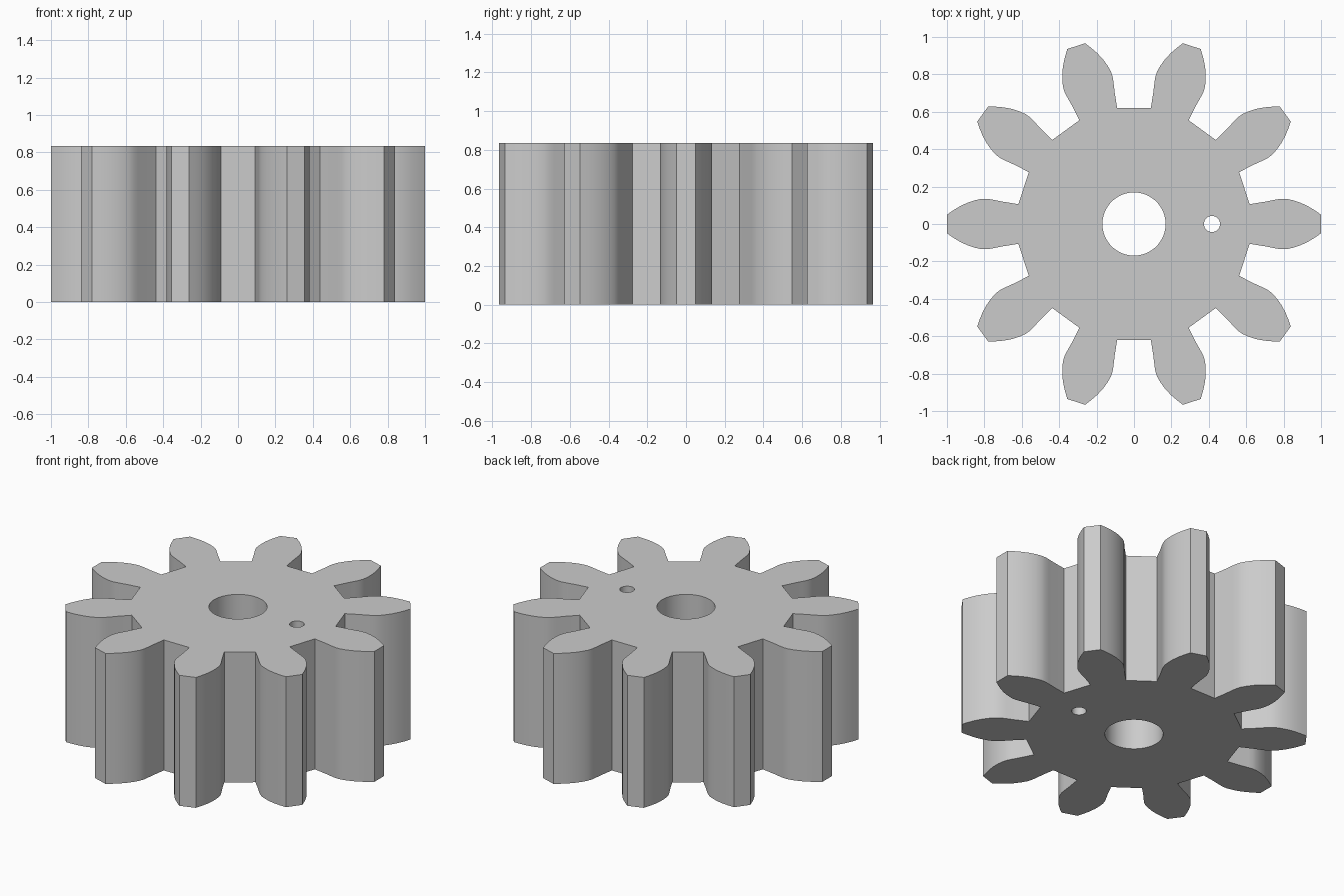
import bpy, bmesh, math
from mathutils import Vector

if "Cube" in bpy.data.objects:
    bpy.data.objects.remove(bpy.data.objects["Cube"])

TEETH = 10
HEIGHT = 0.835

# Half of one tooth flank: distance along the tooth axis, half width
flank = [(0.618, 0.106), (0.70, 0.119), (0.755, 0.130), (0.785, 0.135), (0.815, 0.1345),
         (0.85, 0.127), (0.89, 0.114), (0.93, 0.095), (0.965, 0.074), (1.0, 0.05)]


def gear_outline():
    tooth = [(x, -y) for x, y in flank] + [(x, y) for x, y in reversed(flank)]
    pts = []
    for i in range(TEETH):
        a = 2 * math.pi * i / TEETH
        c, s = math.cos(a), math.sin(a)
        pts += [(x * c - y * s, x * s + y * c) for x, y in tooth]
    return pts


def circle(cx, r, n):
    return [(cx + r * math.cos(2 * math.pi * i / n), r * math.sin(2 * math.pi * i / n))
            for i in range(n)]


def add_loop(bm, pts):
    vs = [bm.verts.new((x, y, 0)) for x, y in pts]
    return [bm.edges.new((vs[i], vs[(i + 1) % len(vs)])) for i in range(len(vs))]


# Flat gear face with centre bore and small pin hole, then extruded
bm = bmesh.new()
edges = add_loop(bm, gear_outline())
edges += add_loop(bm, circle(0, 0.169, 48))
edges += add_loop(bm, circle(0.417, 0.043, 24))
bmesh.ops.triangle_fill(bm, use_beauty=True, use_dissolve=False, edges=edges)
res = bmesh.ops.extrude_face_region(bm, geom=bm.faces[:])
top = [g for g in res["geom"] if isinstance(g, bmesh.types.BMVert)]
bmesh.ops.translate(bm, verts=top, vec=Vector((0, 0, HEIGHT)))
bmesh.ops.recalc_face_normals(bm, faces=bm.faces[:])

mesh = bpy.data.meshes.new("spur_gear")
bm.to_mesh(mesh)
bm.free()
gear = bpy.data.objects.new("spur_gear", mesh)
bpy.context.collection.objects.link(gear)

# Smooth flanks and bores, sharp rims
bpy.context.view_layer.objects.active = gear
gear.select_set(True)
bpy.ops.object.shade_smooth_by_angle(angle=math.radians(30))
